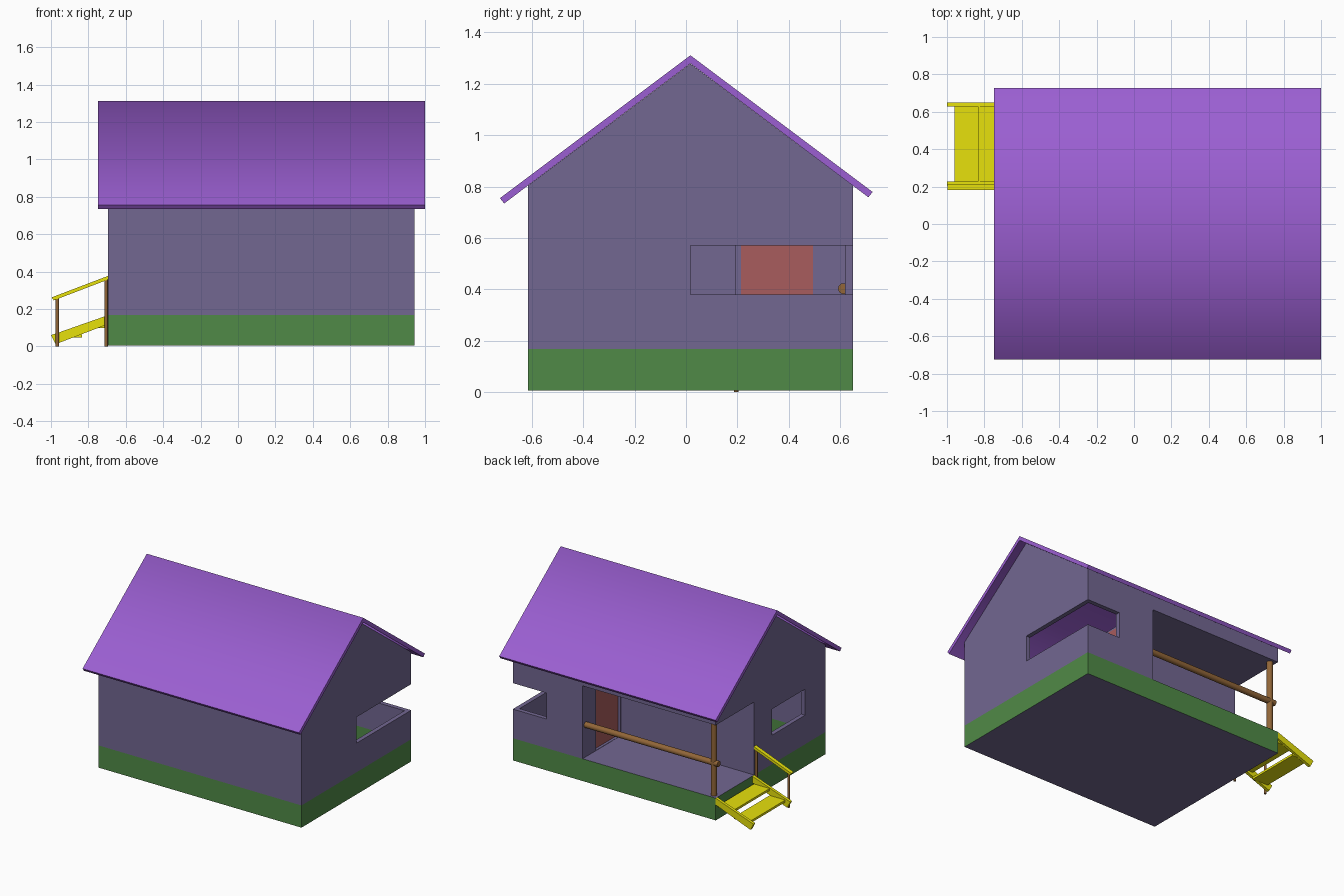
import bpy, bmesh
from math import radians

if "Cube" in bpy.data.objects:
    bpy.data.objects.remove(bpy.data.objects["Cube"], do_unlink=True)


def material(name, r, g, b):
    """Flat material from 0-255 display values, stored as linear."""
    col = [((c / 255 + 0.055) / 1.055) ** 2.4 for c in (r, g, b)] + [1]
    m = bpy.data.materials.new(name)
    m.use_nodes = True
    m.diffuse_color = col
    m.node_tree.nodes["Principled BSDF"].inputs["Base Color"].default_value = col
    return m


WALL = material("wall mauve", 114, 103, 145)
GREEN = material("base green", 80, 138, 71)
ROOF = material("roof purple", 155, 95, 210)
YELLOW = material("stair yellow", 231, 225, 12)
BROWN = material("post brown", 146, 102, 56)
RED = material("door red", 168, 92, 93)


def prism(name, profile, axis, lo, hi, mat=None):
    """Extrude a 2D profile along x (points are y, z) or y (points are x, z)."""
    bm = bmesh.new()
    place = (lambda a, b: (lo, a, b)) if axis == "x" else (lambda a, b: (a, lo, b))
    face = bm.faces.new([bm.verts.new(place(a, b)) for a, b in profile])
    out = bmesh.ops.extrude_face_region(bm, geom=[face])
    shift = (hi - lo, 0, 0) if axis == "x" else (0, hi - lo, 0)
    verts = [v for v in out["geom"] if isinstance(v, bmesh.types.BMVert)]
    bmesh.ops.translate(bm, verts=verts, vec=shift)
    bmesh.ops.recalc_face_normals(bm, faces=bm.faces)
    mesh = bpy.data.meshes.new(name)
    bm.to_mesh(mesh)
    bm.free()
    obj = bpy.data.objects.new(name, mesh)
    bpy.context.scene.collection.objects.link(obj)
    if mat:
        mesh.materials.append(mat)
    return obj


def box(name, x, y, z, mat=None):
    rect = [(y[0], z[0]), (y[1], z[0]), (y[1], z[1]), (y[0], z[1])]
    return prism(name, rect, "x", x[0], x[1], mat)


def smooth(obj, angle):
    bpy.ops.object.select_all(action="DESELECT")
    obj.select_set(True)
    bpy.context.view_layer.objects.active = obj
    bpy.ops.object.shade_smooth_by_angle(angle=radians(angle))


def rod(name, centre, radius, length, mat, along_x=False):
    bpy.ops.mesh.primitive_cylinder_add(
        vertices=16, radius=radius, depth=length, location=centre,
        rotation=(0, radians(90) if along_x else 0, 0))
    obj = bpy.context.object
    obj.name = name
    obj.data.materials.append(mat)
    smooth(obj, 30)


# Main dimensions
X0, X1, Y0, Y1 = -0.695, 0.943, -0.615, 0.65
MID, RIDGE, SLOPE = 0.017, 1.311, 0.75
BOTTOM, FLOOR, T = 0.006, 0.168, 0.032
WIN = (0.38, 0.57)


def roof_z(y, drop=0):
    return RIDGE - drop - SLOPE * abs(y - MID)


# Gabled shell, hollowed out and cut for porch, door and windows
gable = [(Y0, BOTTOM), (Y1, BOTTOM), (Y1, roof_z(Y1, 0.033)),
         (MID, roof_z(MID, 0.033)), (Y0, roof_z(Y0, 0.033))]
walls = prism("walls", gable, "x", X0, X1, WALL)
cuts = {
    "large_room": ((0.412, X1 - T), (Y0 + T, Y1 - T), (0.036, 1.5)),
    "side_room": ((X0 + T, 0.5), (Y0 + T, 0.19), (0.036, 1.5)),
    "attic": ((X0 + T, X1 - T), (Y0 + T, Y1 - T), (0.713, 1.6)),
    "porch": ((-0.9, 0.38), (0.207, 0.9), (FLOOR, 0.7)),
    "doorway": ((0.3, 0.45), (0.214, 0.494), (FLOOR + 0.002, 0.698)),
    "corner_window_side": ((0.85, 1.1), (0.018, 0.9), WIN),
    "corner_window_back": ((0.672, 1.2), (0.56, 0.95), WIN),
    "small_window": ((-0.9, -0.6), (-0.38, 0.0), WIN),
}
cutters = []
for name, dims in cuts.items():
    cutter = box(name + "_cutter", *dims)
    cutter.hide_render = True
    mod = walls.modifiers.new(name, "BOOLEAN")
    mod.operation, mod.solver, mod.object = "DIFFERENCE", "EXACT", cutter
    cutters.append(cutter)
bpy.context.view_layer.update()
deps = bpy.context.evaluated_depsgraph_get()
cut_mesh = bpy.data.meshes.new_from_object(walls.evaluated_get(deps))
walls.modifiers.clear()
walls.data = cut_mesh
for cutter in cutters:
    bpy.data.objects.remove(cutter, do_unlink=True)

# Green band on upright faces below porch floor level, inside and out
cut_mesh.materials.clear()
for mat in (WALL, GREEN):
    cut_mesh.materials.append(mat)
bm = bmesh.new()
bm.from_mesh(cut_mesh)
bmesh.ops.bisect_plane(bm, geom=bm.verts[:] + bm.edges[:] + bm.faces[:], dist=0.0001,
                       plane_co=(0, 0, FLOOR), plane_no=(0, 0, 1))
bm.normal_update()
for f in bm.faces:
    low = f.calc_center_median().z < FLOOR - 0.001
    f.material_index = int(low and abs(f.normal.z) < 0.5)
bm.to_mesh(cut_mesh)
bm.free()

# Door set back in its opening
box("door", (0.4, 0.413), (0.214, 0.494), (FLOOR, 0.699), RED)

# Thin folded roof with square-cut eaves, shaded smoothly over the ridge
EL, ER = -0.724, 0.726
roof = [(EL, roof_z(EL)), (MID, RIDGE), (ER, roof_z(ER)),
        (ER - 0.016, roof_z(ER) - 0.021), (MID, RIDGE - 0.032),
        (EL + 0.016, roof_z(EL) - 0.021)]
smooth(prism("roof", roof, "x", -0.748, 1.0, ROOF), 80)

# Porch post and railing
rod("porch_post", (-0.655, 0.613, 0.432), 0.021, 0.54, BROWN)
rod("porch_rail", (-0.135, 0.613, 0.403), 0.021, 1.12, BROWN, along_x=True)

# Stair stringers and treads
stringer = [(-1.0, 0.06), (-0.975, 0.012), (X0, 0.119), (X0, 0.167)]
for name, y in (("inner_stringer", 0.206), ("outer_stringer", 0.629)):
    prism(name, stringer, "y", y, y + 0.021, YELLOW)
for name, x, z in (("lower_tread", -0.96, 0.048), ("upper_tread", -0.833, 0.098)):
    box(name, (x, x + 0.126), (0.22, 0.635), (z, z + 0.016), YELLOW)

# Stair handrail with its two posts
handrail = [(-0.997, 0.262), (-0.985, 0.246), (X0, 0.357), (X0, 0.377)]
prism("handrail", handrail, "y", 0.183, 0.211, YELLOW)
for name, x, top in (("lower_stair_post", -0.966, 0.258), ("upper_stair_post", -0.705, 0.357)):
    rod(name, (x, 0.195, top / 2), 0.009, top, BROWN)
